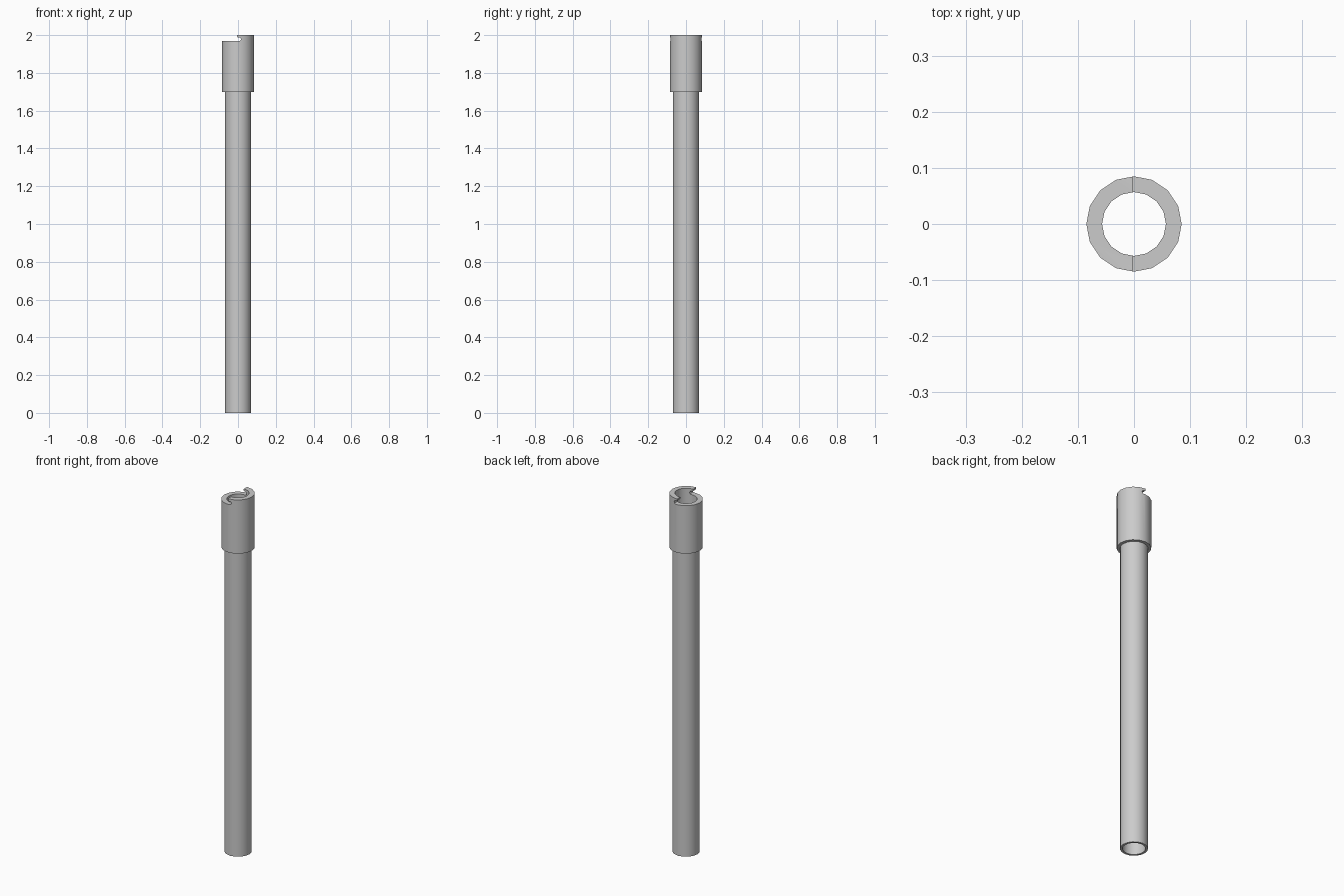
import bpy, bmesh, math

if "Cube" in bpy.data.objects:
    bpy.data.objects.remove(bpy.data.objects["Cube"])

SIDES = 16
R_BORE, R_TUBE, R_COLLAR = 0.057, 0.069, 0.085
Z_COLLAR, Z_TOP, Z_STEP = 1.70, 2.0, 1.968


def finish(bm, name):
    bmesh.ops.recalc_face_normals(bm, faces=bm.faces)
    mesh = bpy.data.meshes.new(name)
    bm.to_mesh(mesh)
    bm.free()
    obj = bpy.data.objects.new(name, mesh)
    bpy.context.collection.objects.link(obj)
    return obj


def lathe(name, profile):
    """Revolve a closed (radius, z) profile around the z axis."""
    bm = bmesh.new()
    rings = []
    for i in range(SIDES):
        a = 2 * math.pi * i / SIDES
        rings.append([bm.verts.new((r * math.cos(a), r * math.sin(a), z)) for r, z in profile])
    n = len(profile)
    for i in range(SIDES):
        p, q = rings[i], rings[(i + 1) % SIDES]
        for j in range(n):
            k = (j + 1) % n
            bm.faces.new((p[j], q[j], q[k], p[k]))
    return finish(bm, name)


def prism(name, outline, depth):
    """Extrude an (x, z) outline along y."""
    bm = bmesh.new()
    face = bm.faces.new([bm.verts.new((x, -depth / 2, z)) for x, z in outline])
    new = bmesh.ops.extrude_face_region(bm, geom=[face])["geom"]
    verts = [v for v in new if isinstance(v, bmesh.types.BMVert)]
    bmesh.ops.translate(bm, verts=verts, vec=(0, depth, 0))
    return finish(bm, name)


# Hollow tube with a thicker collar at its upper end
tube = lathe("collared_tube", [
    (R_BORE, 0), (R_TUBE, 0), (R_TUBE, Z_COLLAR),
    (R_COLLAR, Z_COLLAR), (R_COLLAR, Z_TOP), (R_BORE, Z_TOP)])

# Half-round step with a hooked undercut, removed from the collar rim
cutter = prism("hook_step_cutter", [
    (-0.2, Z_STEP), (0.007, Z_STEP), (0.013, 1.971), (0.016, 1.978),
    (0.013, 1.985), (0.007, 1.987), (0.0, 1.987), (-0.004, 1.991),
    (-0.004, 2.1), (-0.2, 2.1)], 0.4)
cutter.hide_render = True

mod = tube.modifiers.new("hook_step", 'BOOLEAN')
mod.operation = 'DIFFERENCE'
mod.solver = 'EXACT'
mod.object = cutter

# Apply the cut, drop the helper, smooth the round walls
bpy.context.view_layer.objects.active = tube
tube.select_set(True)
bpy.ops.object.modifier_apply(modifier=mod.name)
bpy.data.objects.remove(cutter, do_unlink=True)
bpy.ops.object.shade_smooth_by_angle(angle=math.radians(30))
